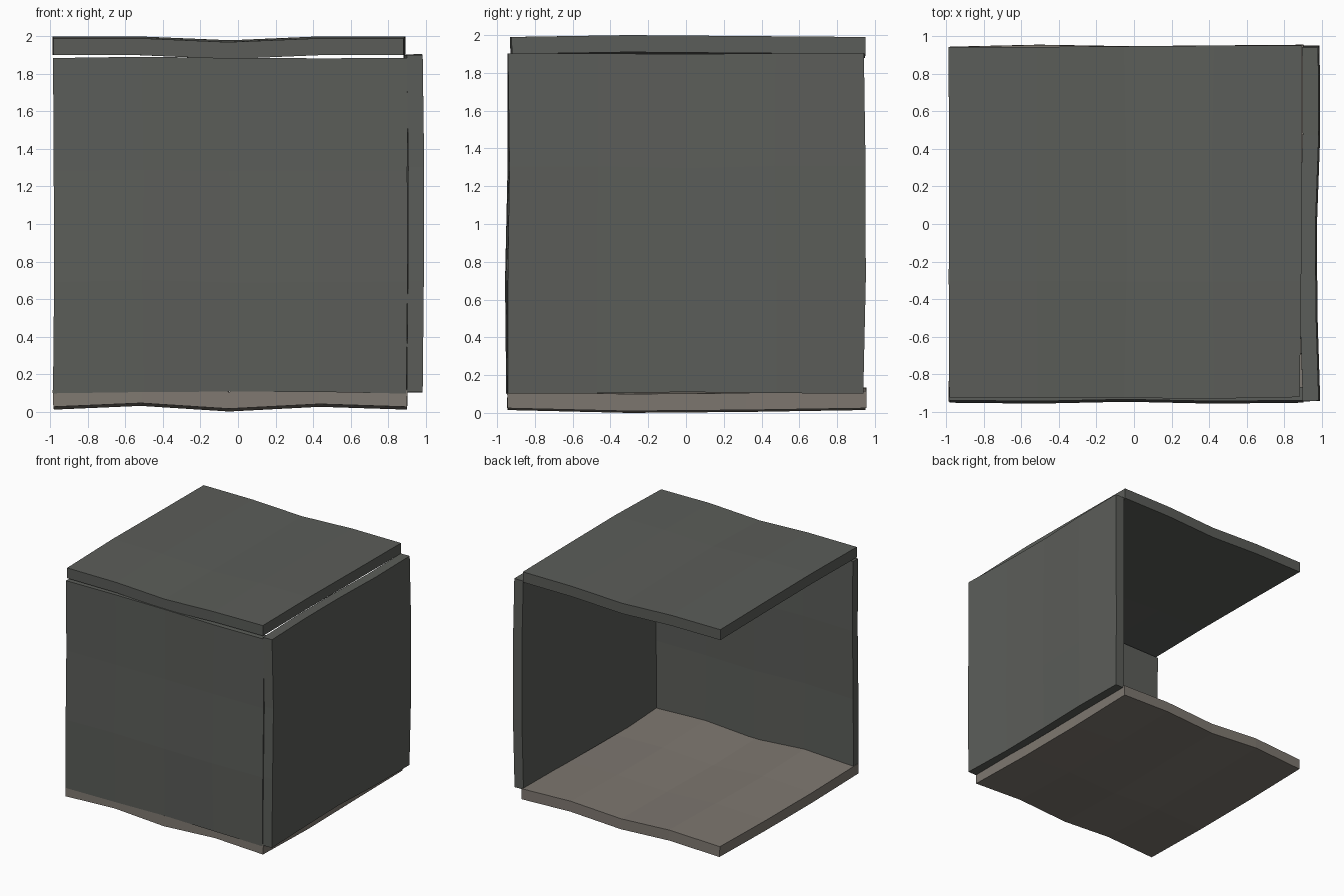
import bpy, bmesh, random
from mathutils import Vector

random.seed(4)
cube = bpy.data.objects.get("Cube")
if cube:
    bpy.data.objects.remove(cube, do_unlink=True)


def material(name, rgb):
    m = bpy.data.materials.new(name)
    m.use_nodes = True
    m.diffuse_color = (*rgb, 1)
    m.node_tree.nodes["Principled BSDF"].inputs["Base Color"].default_value = (*rgb, 1)
    return m


stone = material("grey_stone", (0.105, 0.11, 0.1))
earth = material("brown_floor", (0.21, 0.188, 0.163))

X, Y, Z = Vector((1, 0, 0)), Vector((0, 1, 0)), Vector((0, 0, 1))


def panel(name, u, v, urange, vrange, level, thickness, uwave, vwave, mat):
    """Warped slab: outer face spans u and v, waves push it along the normal."""
    normal = u.cross(v)
    bm = bmesh.new()
    bmesh.ops.create_grid(bm, x_segments=4, y_segments=3, size=1)
    for vert in bm.verts:
        s, t = (vert.co.x + 1) / 2, (vert.co.y + 1) / 2
        pu = urange[0] + (urange[1] - urange[0]) * s + random.uniform(-.007, .007)
        pv = vrange[0] + (vrange[1] - vrange[0]) * t + random.uniform(-.007, .007)
        h = level + uwave[round(s * 4)] + vwave[round(t * 3)]
        vert.co = u * pu + v * pv + normal * h
    bm.normal_update()
    mesh = bpy.data.meshes.new(name)
    bm.to_mesh(mesh)
    bm.free()
    mesh.materials.append(mat)
    ob = bpy.data.objects.new(name, mesh)
    bpy.context.collection.objects.link(ob)
    # Give the slab its thickness, inward from the outer face
    solid = ob.modifiers.new("thickness", 'SOLIDIFY')
    solid.thickness = thickness
    solid.offset = -1


# Horizontal slabs
panel("floor", X, Y, (-.985, .9), (-.94, .95), .1, .09,
      (.01, .03, 0, .025, .01), (.005, -.01, -.005, .005), earth)
panel("ceiling", X, Y, (-.985, .89), (-.925, .945), 1.985, .09,
      (.005, .005, -.015, .005, .005), (0, .01, .005, 0), stone)

# Upright slabs; the back and left sides stay open
panel("front_wall", X, Z, (-.98, .9), (.1, 1.885), .945, .07,
      (0, .005, -.005, .005, 0), (.002, .008, -.005, -.005), stone)
panel("right_hand_wall", Y, Z, (-.94, .945), (.105, 1.9), .98, .085,
      (.005, -.01, -.012, .005, .002), (0, .006, .008, 0), stone)
